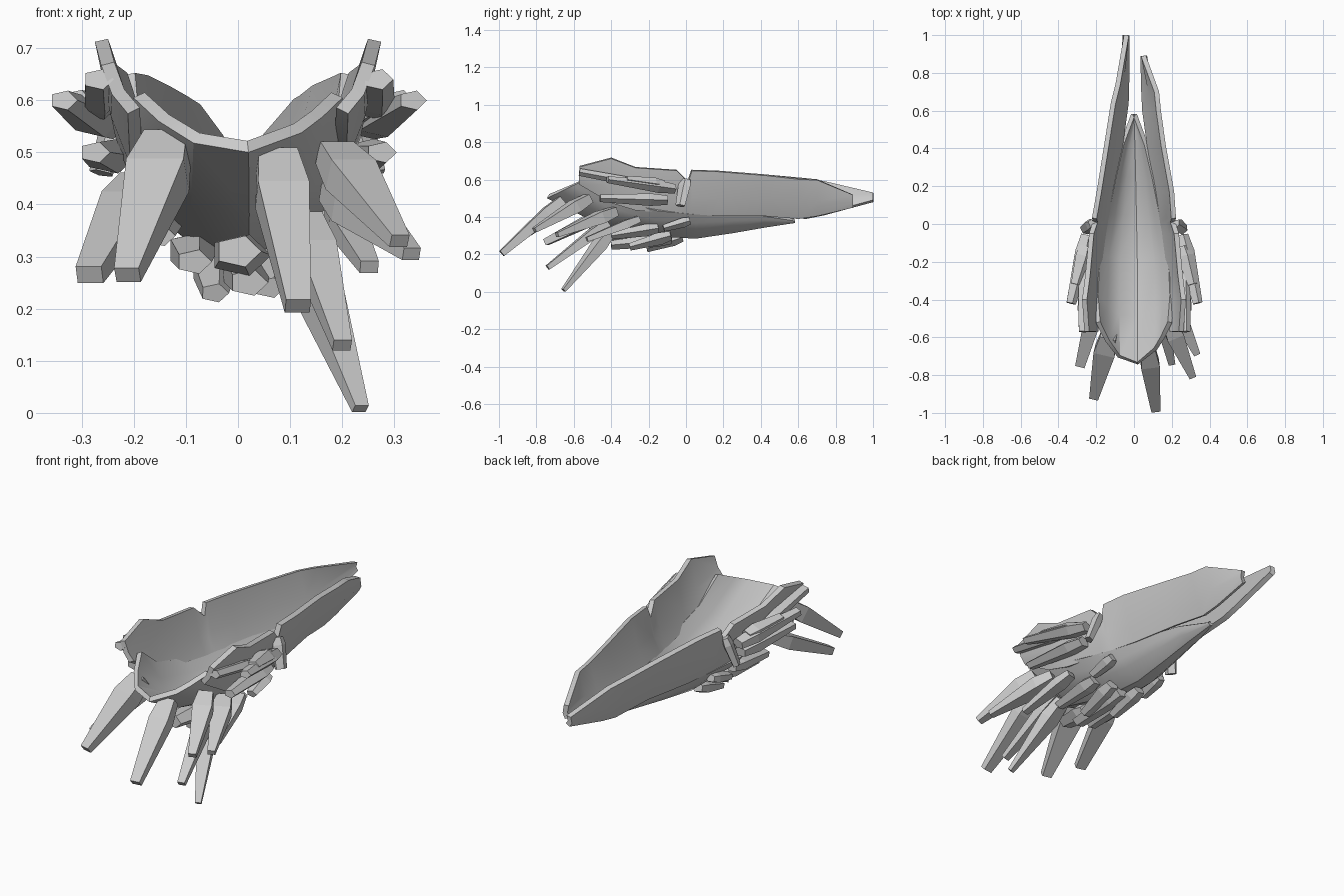
import bpy, bmesh, math
from mathutils import Vector

if "Cube" in bpy.data.objects:
    bpy.data.objects.remove(bpy.data.objects["Cube"])


def make(name, verts, faces, smooth=False, thick=0.0):
    me = bpy.data.meshes.new(name)
    me.from_pydata(verts, [], faces)
    bm = bmesh.new()
    bm.from_mesh(me)
    bmesh.ops.recalc_face_normals(bm, faces=bm.faces)
    bm.to_mesh(me)
    bm.free()
    ob = bpy.data.objects.new(name, me)
    bpy.context.collection.objects.link(ob)
    if smooth:
        bpy.ops.object.select_all(action='DESELECT')
        ob.select_set(True)
        bpy.context.view_layer.objects.active = ob
        m = ob.modifiers.new("thickness", 'SOLIDIFY')
        m.thickness, m.offset = thick, 0
        bpy.ops.object.modifier_apply(modifier=m.name)
        bpy.ops.object.shade_smooth_by_angle(angle=math.radians(30))
    return ob


def grid_faces(rows, cols):
    return [(r * cols + c, r * cols + c + 1, (r + 1) * cols + c + 1, (r + 1) * cols + c)
            for r in range(rows - 1) for c in range(cols - 1)]


# Scooped floor: centre y, edge setback, half width, edge z, centre z
floor = [(-.74, .22, .19, .61, .51), (-.5, .12, .2, .5, .39), (-.2, .05, .19, .44, .31),
         (.05, 0, .145, .42, .295), (.25, 0, .105, .42, .325), (.42, 0, .065, .41, .355),
         (.58, 0, .005, .385, .38)]
verts = []
for y, back, w, ze, zc in floor:
    for t in (-1, -.75, -.42, .1, .6, .8, 1):
        verts.append((w * t, y + back * t * t, zc + (ze - zc) * t * t))
make("scoop_floor", verts, grid_faces(len(floor), 7), True, .025)

# Side walls: y, bottom x, bottom z, top x, top z
front_rows = [(-.57, .2, .58, .25, .67), (-.4, .195, .48, .262, .715), (-.27, .19, .44, .245, .665),
              (-.05, .16, .42, .225, .65), (.01, .15, .42, .205, .59)]
rear_left = [(.03, .147, .42, .21, .65), (.17, .12, .41, .185, .645), (.42, .07, .41, .145, .625),
             (.64, .04, .395, .11, .605), (.74, .037, .415, .085, .59), (1, .035, .485, .04, .53)]
rear_right = [(.03, .147, .42, .21, .65), (.17, .125, .41, .2, .645), (.42, .08, .41, .155, .625),
              (.6, .055, .395, .13, .605), (.7, .05, .41, .12, .6), (.89, .045, .455, .05, .52)]
for side, s, rear in (("left", -1, rear_left), ("right", 1, rear_right)):
    rows = front_rows + rear
    verts = []
    for y, xb, zb, xt, zt in rows:
        for t in (0, .4, 1):
            bulge = .01 if t == .4 else 0
            verts.append((s * (xb + (xt - xb) * t + bulge), y, zb + (zt - zb) * t))
    make(side + "_wall", verts, grid_faces(len(rows), 3), True, .026)


# Faceted crystal: tapered prism between two points
def crystal(name, base, tip, r0, r1, n=4, flat=.7, waist=.25):
    a, b = Vector(base), Vector(tip)
    d = (b - a).normalized()
    u = d.cross(Vector((0, 0, 1))).normalized()
    v = u.cross(d)
    verts = []
    for t, r in ((0, r0 * .75), (waist, r0), (1, r1)):
        for k in range(n):
            ang = 2 * math.pi * (k + .5) / n
            verts.append(a.lerp(b, t) + r * (math.cos(ang) * u + flat * math.sin(ang) * v))
    faces = [tuple(range(n)), tuple(range(2 * n, 3 * n))]
    for j in (0, n):
        faces += [(j + k, j + (k + 1) % n, j + n + (k + 1) % n, j + n + k) for k in range(n)]
    make(name, verts, faces)


# Long front spikes hanging from the lip
spikes = [((-.135, -.59, .52), (-.212, -.92, .265), .08, .034),
          ((.075, -.66, .49), (.115, -.985, .205), .07, .034),
          ((-.19, -.4, .44), (-.285, -.75, .265), .065, .036),
          ((.12, -.4, .33), (.235, -.655, .008), .06, .02),
          ((.13, -.42, .37), (.2, -.74, .13), .055, .025),
          ((.185, -.52, .5), (.31, -.81, .33), .065, .026),
          ((.19, -.38, .43), (.333, -.69, .305), .065, .025),
          ((.19, -.25, .39), (.252, -.53, .28), .045, .025)]
for i, s in enumerate(spikes):
    crystal(f"front_spike_{i + 1}", *s)

# Side crystals swept forward along both walls
sides = [((.25, -.06, .55), (.335, -.42, .6), .05, .028),
         ((.235, -.1, .49), (.275, -.46, .5), .05, .03),
         ((.255, -.12, .57), (.31, -.32, .6), .05, .03),
         ((.265, -.25, .58), (.268, -.57, .64), .035, .03),
         ((.22, .0, .6), (.262, -.03, .46), .038, .03)]
for side, m in (("left", -1), ("right", 1)):
    for i, (a, b, r0, r1) in enumerate(sides):
        crystal(f"{side}_crystal_{i + 1}", (m * a[0], a[1], a[2]), (m * b[0], b[1], b[2]), r0, r1, 5)

# Short crystals clustered under the keel
keel = [((.01, -.08, .28), (.02, -.4, .25), .05, .038), ((-.05, -.02, .29), (-.045, -.21, .23), .045, .028),
        ((-.09, -.15, .32), (-.085, -.43, .29), .05, .035), ((.07, -.08, .3), (.06, -.3, .24), .05, .03),
        ((.12, -.15, .34), (.14, -.4, .3), .05, .03), ((-.15, -.15, .37), (-.15, -.42, .34), .045, .03),
        ((.005, -.35, .3), (.0, -.52, .31), .06, .045), ((.15, .02, .38), (.16, -.12, .34), .04, .028),
        ((-.15, .02, .38), (-.155, -.12, .34), .04, .028)]
for i, c in enumerate(keel):
    crystal(f"keel_crystal_{i + 1}", *c, n=5)
